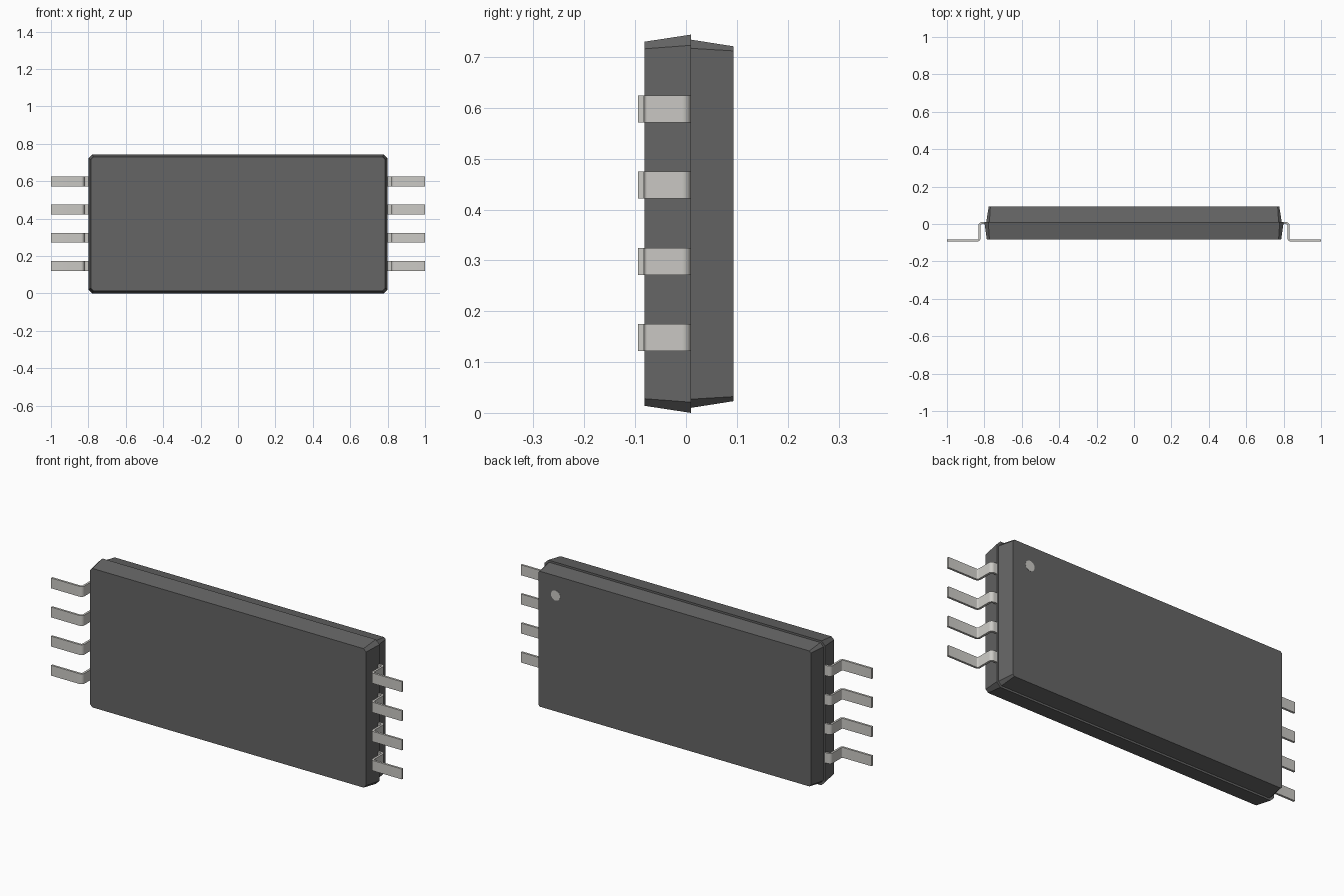
import bpy, bmesh, math
from mathutils import Vector

if "Cube" in bpy.data.objects:
    bpy.data.objects.remove(bpy.data.objects["Cube"])

ZC = 0.372  # body centre height


def material(name, colour):
    m = bpy.data.materials.new(name)
    m.diffuse_color = (*colour, 1)
    m.use_nodes = True
    m.node_tree.nodes["Principled BSDF"].inputs["Base Color"].default_value = m.diffuse_color
    return m


DARK = material("dark_resin", (0.13, 0.13, 0.13))
METAL = material("tinned_metal", (0.60, 0.59, 0.56))


def add_object(name, bm, mat):
    bmesh.ops.recalc_face_normals(bm, faces=bm.faces)
    mesh = bpy.data.meshes.new(name)
    bm.to_mesh(mesh)
    bm.free()
    mesh.materials.append(mat)
    ob = bpy.data.objects.new(name, mesh)
    bpy.context.collection.objects.link(ob)
    return ob


def loft(rings):
    """Closed solid through rings of equal point count."""
    bm = bmesh.new()
    loops = [[bm.verts.new(p) for p in ring] for ring in rings]
    n = len(loops[0])
    for a, b in zip(loops, loops[1:]):
        for i in range(n):
            j = (i + 1) % n
            bm.faces.new((a[i], a[j], b[j], b[i]))
    bm.faces.new(loops[0])
    bm.faces.new(loops[-1])
    return bm


def octagon(y, hx, hz, c):
    """Rectangle with clipped corners in the plane y."""
    pts = [(hx, hz - c), (hx - c, hz), (c - hx, hz), (-hx, hz - c),
           (-hx, c - hz), (c - hx, -hz), (hx - c, -hz), (hx, c - hz)]
    return [(x, y, ZC + z) for x, z in pts]


# Two tapered halves of the moulded body
add_object("body_front_half", loft([octagon(-0.082, 0.787, 0.358, 0.014),
                                    octagon(0.010, 0.80, 0.372, 0.021)]), DARK)
add_object("body_back_half", loft([octagon(0.010, 0.79, 0.362, 0.017),
                                   octagon(0.093, 0.777, 0.349, 0.009)]), DARK)


def round_path(points, radius, steps=6):
    """Round the right-angle corners of a path with arcs."""
    out = [Vector(points[0])]
    for p, q, r in zip(points, points[1:], points[2:]):
        q = Vector(q)
        u = (Vector(p) - q).normalized()
        v = (Vector(r) - q).normalized()
        centre = q + (u + v) * radius
        for i in range(steps + 1):
            a = math.pi / 2 * i / steps
            out.append(centre - v * radius * math.cos(a) - u * radius * math.sin(a))
    out.append(Vector(points[-1]))
    return out


def lead(name, side, z, t=0.0055, w=0.0265):
    """Gull-wing strip, bent in the xy plane."""
    path = round_path([(0.77, 0.0045), (0.8265, 0.0045),
                       (0.8265, -0.0885), (1.0, -0.0885)], 0.0125)
    rings = []
    for i, p in enumerate(path):
        d = (path[min(i + 1, len(path) - 1)] - path[max(i - 1, 0)]).normalized()
        nrm = Vector((-d.y, d.x)) * t
        rings.append([(side * q.x, q.y, z + h) for q, h in
                      ((p + nrm, -w), (p + nrm, w), (p - nrm, w), (p - nrm, -w))])
    ob = add_object(name, loft(rings), METAL)
    bpy.ops.object.select_all(action='DESELECT')
    ob.select_set(True)
    bpy.context.view_layer.objects.active = ob
    bpy.ops.object.shade_smooth_by_angle(angle=math.radians(35))


# Four leads on each side
for side, label in ((1, "right"), (-1, "left")):
    for i in range(4):
        lead(f"lead_{label}_{i + 1}", side, 0.148 + 0.15 * i)

# Round marker on the back face
dot = [[(0.678 + 0.026 * math.cos(a), y, 0.62 + 0.026 * math.sin(a))
        for a in (2 * math.pi * k / 32 for k in range(32))] for y in (0.088, 0.0938)]
add_object("pin_marker", loft(dot), METAL)
